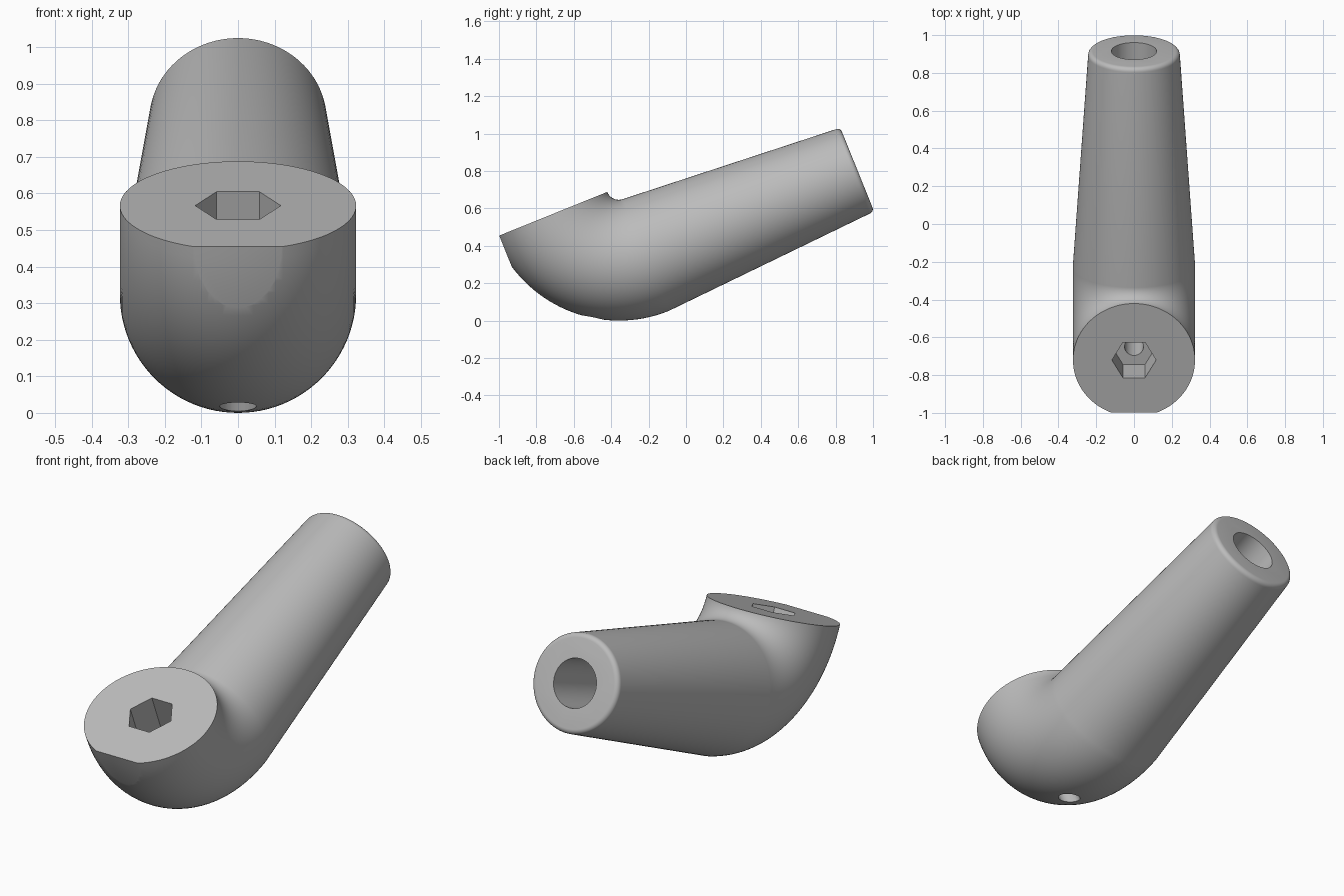
import bpy, bmesh, math
from mathutils import Matrix, Vector

if "Cube" in bpy.data.objects:
    bpy.data.objects.remove(bpy.data.objects["Cube"])

TILT = math.radians(22)
R = 0.323                  # tube radius at the elbow
BEND = 0.39                # elbow centreline radius
ARM = 1.217                # arm length
END_R, FILLET = 0.243, 0.025
SEG = 96

grey = bpy.data.materials.new("plain_grey")
grey.diffuse_color = (0.5, 0.5, 0.5, 1)
grey.use_nodes = True
grey.node_tree.nodes["Principled BSDF"].inputs["Base Color"].default_value = grey.diffuse_color


def finish(bm, name):
    bmesh.ops.recalc_face_normals(bm, faces=bm.faces)
    me = bpy.data.meshes.new(name)
    bm.to_mesh(me)
    bm.free()
    me.materials.append(grey)
    ob = bpy.data.objects.new(name, me)
    bpy.context.collection.objects.link(ob)
    return ob


def prism(name, sides, radius, depth, matrix, spin=0):
    bm = bmesh.new()
    bmesh.ops.create_cone(bm, cap_ends=True, segments=sides, radius1=radius,
                          radius2=radius, depth=depth,
                          matrix=matrix @ Matrix.Rotation(spin, 4, 'Z'))
    return finish(bm, name)


# Stations along the centreline: (y, z, direction angle, radius); arm end at origin
stations = []
for i in range(7):                                   # rounded rim of the arm end
    a = math.pi / 2 * i / 6
    stations.append((-FILLET * (1 - math.sin(a)), 0, 0,
                     END_R - FILLET * (1 - math.cos(a))))
stations.reverse()
stations.sort(key=lambda s: -s[0])
for i in range(33):                                  # quarter-turn elbow
    a = math.pi / 2 * i / 32
    stations.append((-ARM - BEND * math.sin(a), BEND * (1 - math.cos(a)), a, R))

# Arm and elbow swept as one closed tube
bm = bmesh.new()
rings = []
for y, z, a, r in stations:
    out = Vector((0, math.sin(a), math.cos(a)))      # in-plane radial direction
    rings.append([bm.verts.new(Vector((0, y, z)) + out * r * math.cos(t)
                               + Vector((r * math.sin(t), 0, 0)))
                  for t in (2 * math.pi * k / SEG for k in range(SEG))])
for p, q in zip(rings, rings[1:]):
    for k in range(SEG):
        n = (k + 1) % SEG
        bm.faces.new((p[k], p[n], q[n], q[k]))
bm.faces.new(rings[0])
bm.faces.new(rings[-1])
body = finish(bm, "elbow_handle")

# Cutters: front flat, hex socket, screw hole, arm bore
socket_y = -ARM - BEND
bm = bmesh.new()
bmesh.ops.create_cube(bm, size=1, matrix=Matrix.Translation(
    (0, socket_y - 0.30 - 0.5, BEND - 0.2)))
flat = finish(bm, "front_flat_cutter")
hexa = prism("hex_socket_cutter", 6, 0.117, 0.38,
             Matrix.Translation((0, socket_y, BEND)), math.pi / 6)
# turn the hexagon so that two corners lie along x
xs = max(v.co.x for v in hexa.data.vertices)
if xs < 0.115:
    mid = Vector((0, socket_y, 0))
    hexa.data.transform(Matrix.Translation(mid) @ Matrix.Rotation(math.pi / 6, 4, 'Z')
                        @ Matrix.Translation(-mid))
screw = prism("screw_hole_cutter", 32, 0.05, 2.0, Matrix.Translation((0, socket_y, 0)))
bore = prism("arm_bore_cutter", 32, 0.12, 1.2,
             Matrix.Rotation(math.pi / 2, 4, 'X'))

bpy.context.view_layer.objects.active = body
body.select_set(True)
for cutter in (flat, hexa, screw, bore):
    cutter.hide_render = True
    mod = body.modifiers.new(cutter.name, 'BOOLEAN')
    mod.operation, mod.solver, mod.object = 'DIFFERENCE', 'EXACT', cutter
    bpy.ops.object.modifier_apply(modifier=mod.name)
    bpy.data.objects.remove(cutter)

# Tilt, centre and rest on the ground
body.data.transform(Matrix.Rotation(TILT, 4, 'X'))
ys = [v.co.y for v in body.data.vertices]
zs = [v.co.z for v in body.data.vertices]
body.data.transform(Matrix.Translation((0, -(min(ys) + max(ys)) / 2, -min(zs))))
bpy.ops.object.shade_smooth_by_angle(angle=math.radians(30))
